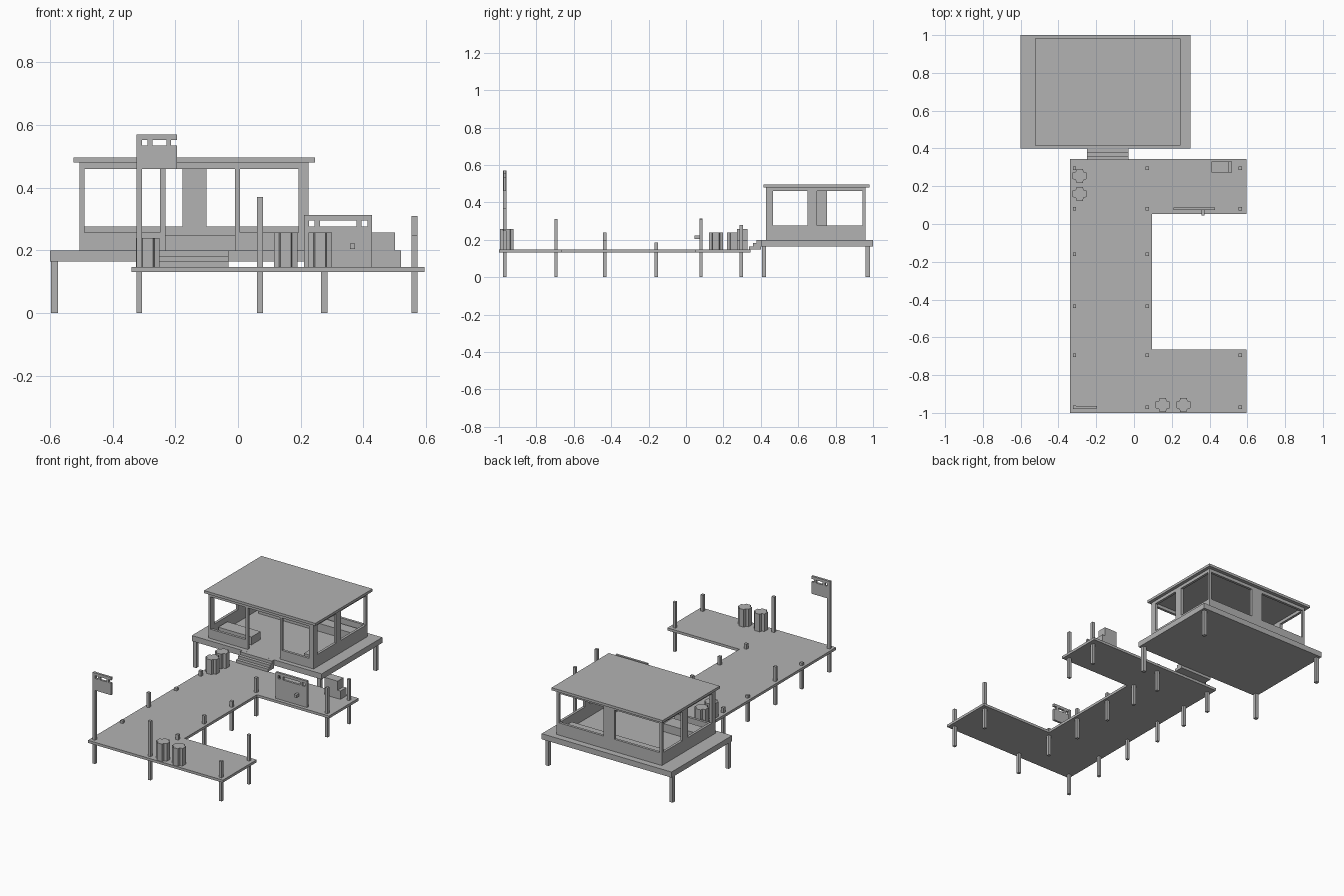
import bpy, bmesh

cube = bpy.data.objects.get("Cube")
if cube:
    bpy.data.objects.remove(cube, do_unlink=True)

grey = bpy.data.materials.new("plain_grey")
grey.use_nodes = True
grey.diffuse_color = (0.45, 0.45, 0.45, 1)
grey.node_tree.nodes["Principled BSDF"].inputs["Base Color"].default_value = grey.diffuse_color

DECK = 0.148   # top of the dock
FLOOR = 0.2    # top of the cabin platform


def finish(name, bm):
    bmesh.ops.recalc_face_normals(bm, faces=bm.faces)
    mesh = bpy.data.meshes.new(name)
    bm.to_mesh(mesh)
    bm.free()
    mesh.materials.append(grey)
    obj = bpy.data.objects.new(name, mesh)
    bpy.context.collection.objects.link(obj)
    return obj


def prism(name, outline, z0, z1):
    bm = bmesh.new()
    face = bm.faces.new([bm.verts.new((x, y, z0)) for x, y in outline])
    top = bmesh.ops.extrude_face_region(bm, geom=[face])
    for v in top["geom"]:
        if isinstance(v, bmesh.types.BMVert):
            v.co.z = z1
    return finish(name, bm)


def box(name, x0, x1, y0, y1, z0, z1):
    return prism(name, [(x0, y0), (x1, y0), (x1, y1), (x0, y1)], z0, z1)


def post(name, x, y, z0, z1, r=0.009):
    return box(name, x - r, x + r, y - r, y + r, z0, z1)


# Dock deck
prism("dock_deck", [(-0.34, -1), (0.595, -1), (0.595, -0.665), (0.095, -0.665),
                    (0.095, 0.052), (0.595, 0.052), (0.595, 0.344), (-0.34, 0.344)],
      0.132, DECK)

# Dock posts: height at each y, one column per x
rows = [-0.97, -0.695, -0.435, -0.16, 0.08, 0.295]
columns = {-0.315: [0.57, 0.165, 0.24, 0.165, 0.18, 0.18],
           0.07: [0.37, 0.18, 0.2, 0.185, 0.24, 0.18],
           0.563: [0.25, 0.31, None, None, 0.31, 0.28]}
for x, heights in columns.items():
    for y, h in zip(rows, heights):
        if h:
            post("dock_post", x, y, 0, h)

# Barrels with four lobes
a, b, n = 0.037, 0.017, 0.021
for x, y, top in [(0.152, -0.958, 0.258), (0.262, -0.958, 0.258),
                  (-0.288, 0.16, 0.24), (-0.288, 0.255, 0.24)]:
    lobe = [(a, -b), (a, b), (n, n)]
    ring = []
    for _ in range(4):
        ring += lobe
        lobe = [(-v, u) for u, v in lobe]
    prism("barrel", [(x + u, y + v) for u, v in ring], DECK, top)


# Sign boards with a row of slots under the top rail
def sign(name, x0, x1, y, z0, z_slot, z_rail, z1, bars):
    box(name + "_board", x0, x1, y - 0.007, y + 0.007, z0, z_slot)
    box(name + "_rail", x0, x1, y - 0.007, y + 0.007, z_rail, z1)
    for u0, u1 in bars:
        box(name + "_bar", u0, u1, y - 0.007, y + 0.007, z_slot, z_rail)


sign("pole_sign", -0.322, -0.195, -0.97, 0.46, 0.535, 0.553, 0.57,
     [(-0.322, -0.307), (-0.288, -0.272), (-0.228, -0.214)])
sign("notice_board", 0.21, 0.428, 0.08, DECK, 0.276, 0.296, 0.313,
     [(0.21, 0.226), (0.244, 0.261), (0.378, 0.394), (0.413, 0.428)])
box("notice_board_knob", 0.357, 0.373, 0.045, 0.073, 0.205, 0.222)

# Stacked crates on the dock
box("low_crate", 0.41, 0.52, 0.272, 0.33, DECK, 0.2)
box("high_crate", 0.41, 0.5, 0.272, 0.33, 0.2, 0.257)

# Stairs up to the cabin
for i in range(3):
    z = DECK + i * 0.0173
    box("stair_tread", -0.25, -0.03, 0.338 + i * 0.02, 0.4, z, z + 0.0173)

# Cabin platform and legs
box("cabin_platform", -0.6, 0.3, 0.4, 1, 0.165, FLOOR)
for x in (-0.585, 0.275):
    for y in (0.418, 0.972):
        post("cabin_leg", x, y, 0, 0.165, 0.011)

# Cabin low walls
X0, X1, Y0, Y1 = -0.505, 0.225, 0.428, 0.96
T = 0.016
SILL, BEAM, ROOF = 0.277, 0.46, 0.48
box("left_low_wall", X1 - T, X1, Y0, Y1, FLOOR, SILL)
box("right_low_wall", X0, X0 + T, Y0, Y1, FLOOR, SILL)
box("back_low_wall", X0 + T, X1 - T, Y1 - T, Y1, FLOOR, SILL)
box("front_low_wall_right", X0 + T, -0.232, Y0, Y0 + T, FLOOR, 0.258)
box("front_low_wall_left", -0.01, X1 - T, Y0, Y0 + T, FLOOR, 0.258)

# Cabin posts and wall panels
for x in (X0, X1 - T):
    box("front_corner_post", x, x + T, Y0, Y0 + 0.036, SILL, BEAM)
    box("back_corner_post", x, x + T, Y1 - T, Y1, SILL, BEAM)
box("front_corner_panel", X1 - 0.032, X1 - T, Y0, Y0 + T, 0.258, BEAM)
for x in (-0.248, -0.01):
    box("door_post", x, x + T, Y0, Y0 + T, FLOOR, BEAM)
box("left_wall_panel", X1 - T, X1, 0.65, 0.7, SILL, BEAM)
box("right_wall_panel", X0, X0 + T, 0.7, 0.755, SILL, BEAM)
box("back_wall_panel", -0.177, -0.1, Y1 - T, Y1, SILL, BEAM)

# Roof and its beams
for x in (X0, X1 - T):
    box("side_beam", x, x + T, Y0, Y1, BEAM, ROOF)
for y in (Y0, Y1 - T):
    box("cross_beam", X0 + T, X1 - T, y, y + T, BEAM, ROOF)
box("cabin_roof", -0.525, 0.245, 0.415, 0.982, ROOF, 0.496)

# Cabin furniture
box("back_bench", -0.46, 0.19, 0.86, 0.93, FLOOR, 0.25)
box("front_counter", -0.48, -0.25, 0.49, 0.58, FLOOR, 0.25)
box("small_stool", 0.12, 0.19, 0.48, 0.54, FLOOR, 0.25)
